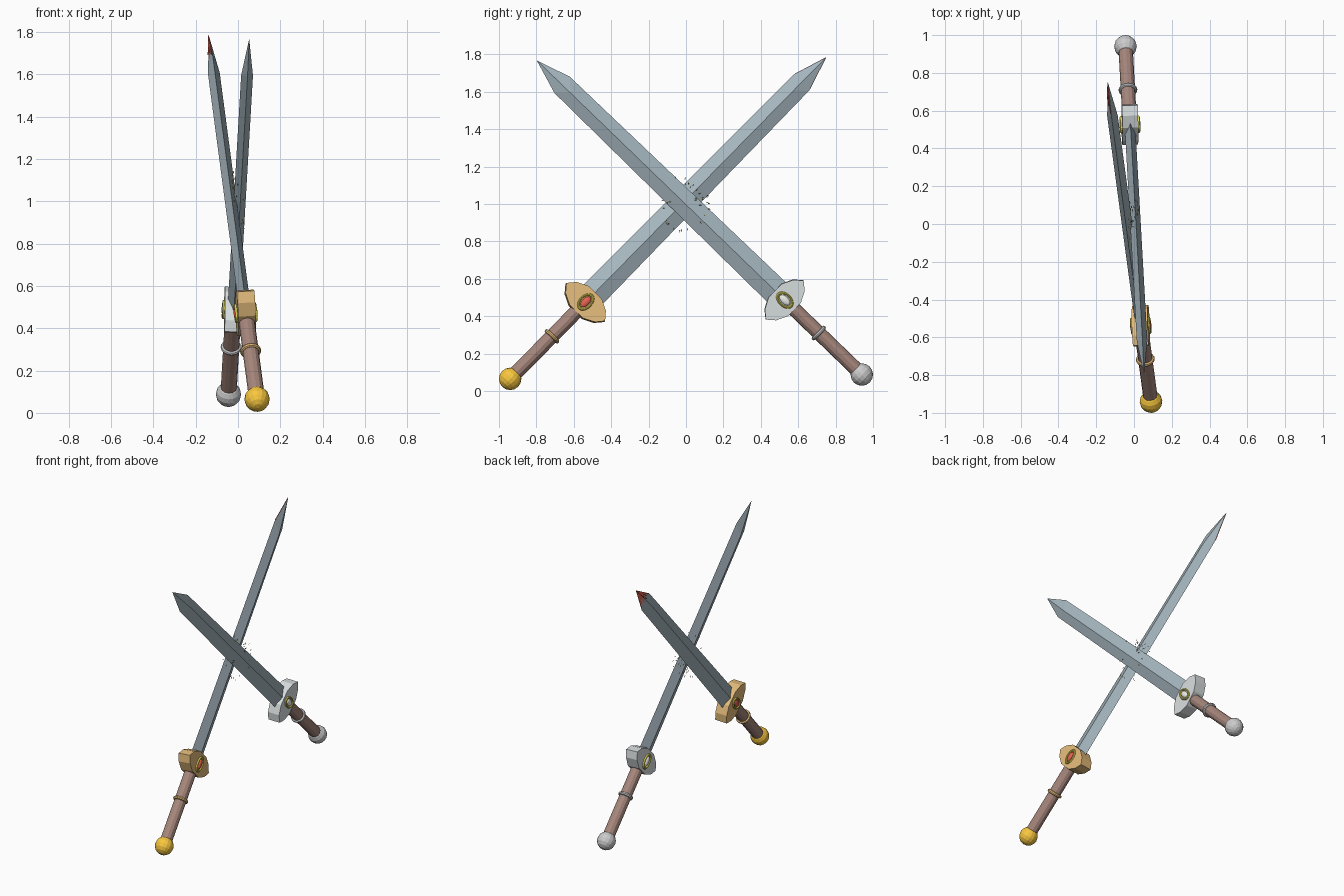
import bpy, bmesh, math, random
from mathutils import Vector, Matrix

if "Cube" in bpy.data.objects:
    bpy.data.objects.remove(bpy.data.objects["Cube"])

random.seed(4)
L = 2.42          # pommel centre to blade tip
GUARD = 0.575     # guard position along the sword


def material(name, rgb):
    m = bpy.data.materials.new(name)
    m.diffuse_color = (*rgb, 1)
    m.use_nodes = True
    m.node_tree.nodes["Principled BSDF"].inputs["Base Color"].default_value = m.diffuse_color
    return m


STEEL = material("steel", (0.38, 0.47, 0.52))
LEATHER = material("leather", (0.38, 0.24, 0.20))
GOLD = material("gold", (0.78, 0.50, 0.20))
ORANGE = material("orange_gold", (0.95, 0.58, 0.05))
SILVER = material("silver", (0.70, 0.74, 0.75))
GREY = material("grey", (0.55, 0.55, 0.55))
YELLOW = material("yellow", (0.85, 0.75, 0.10))
RED = material("red", (0.80, 0.12, 0.08))
PEARL = material("pearl", (0.85, 0.85, 0.82))
SPARK = material("spark", (0.60, 0.55, 0.20))


def finish(bm, name, mat, matrix):
    bmesh.ops.recalc_face_normals(bm, faces=bm.faces)
    me = bpy.data.meshes.new(name)
    bm.to_mesh(me)
    bm.free()
    me.materials.append(mat)
    ob = bpy.data.objects.new(name, me)
    bpy.context.collection.objects.link(ob)
    ob.matrix_world = matrix
    return ob


def loft(bm, rings):
    """Skin consecutive vertex rings and cap the first one."""
    for a, b in zip(rings, rings[1:]):
        for i in range(len(a)):
            j = (i + 1) % len(a)
            bm.faces.new((a[i], a[j], b[j], b[i]))
    bm.faces.new(rings[0])


def torus(name, major, minor, mat, matrix):
    bpy.ops.mesh.primitive_torus_add(major_radius=major, minor_radius=minor,
                                     major_segments=20, minor_segments=8)
    ob = bpy.context.object
    ob.name = name
    ob.data.materials.append(mat)
    ob.matrix_world = matrix


def sphere(name, r, mat, matrix, seg=16):
    bm = bmesh.new()
    bmesh.ops.create_uvsphere(bm, u_segments=seg, v_segments=seg // 2, radius=r)
    finish(bm, name, mat, matrix)


def sword(tag, pommel, tip, guard_mat, pommel_mat, ring_mat, gem_mat):
    # local frame: x = flat of blade, y = blade width, z = toward the tip
    p = Vector(pommel)
    d = (Vector(tip) - p).normalized()
    n = (Vector((1, 0, 0)) - d * d.x).normalized()
    w = d.cross(n)
    M = Matrix.Translation(p) @ Matrix((n, w, d)).transposed().to_4x4()

    # blade: diamond section with a pyramid tip
    bm = bmesh.new()
    rings = []
    for wid, zw, zt in ((0.073, GUARD, GUARD), (0.060, L - 0.19, L - 0.25)):
        rings.append([bm.verts.new(c) for c in
                      ((0.028, 0, zt), (0, wid, zw), (-0.028, 0, zt), (0, -wid, zw))])
    loft(bm, rings)
    t = bm.verts.new((0, 0, L))
    for i in range(4):
        bm.faces.new((rings[1][i], rings[1][(i + 1) % 4], t))
    finish(bm, tag + "_blade", STEEL, M)

    # guard: elongated many-sided plate
    half = [(0.145, 0), (0.11, 0.042), (0.05, 0.072), (-0.05, 0.072), (-0.11, 0.042)]
    outline = half + [(-a, -b) for a, b in half]
    bm = bmesh.new()
    f = bm.faces.new([bm.verts.new((-0.042, a, GUARD + b)) for a, b in outline])
    ext = bmesh.ops.extrude_face_region(bm, geom=[f])["geom"]
    bmesh.ops.translate(bm, vec=(0.084, 0, 0),
                        verts=[v for v in ext if isinstance(v, bmesh.types.BMVert)])
    finish(bm, tag + "_guard", guard_mat, M)

    # grip
    bm = bmesh.new()
    bmesh.ops.create_cone(bm, cap_ends=True, segments=12, radius1=0.038, radius2=0.038,
                          depth=GUARD)
    finish(bm, tag + "_grip", LEATHER, M @ Matrix.Translation((0, 0, GUARD / 2)))

    # pommel and grip ring
    sphere(tag + "_pommel", 0.06, pommel_mat, M)
    torus(tag + "_grip_ring", 0.039, 0.011, ring_mat, M @ Matrix.Translation((0, 0, 0.32)))

    # gem and its setting on both faces of the guard
    for side in (-1, 1):
        T = M @ Matrix.Translation((0.045 * side, 0, GUARD))
        torus(tag + "_gem_setting", 0.04, 0.007, YELLOW,
              T @ Matrix.Rotation(math.pi / 2, 4, 'Y') @ Matrix.Diagonal((1.15, 0.78, 1.2, 1)))
        sphere(tag + "_gem", 1, gem_mat, T @ Matrix.Diagonal((0.012, 0.02, 0.035, 1)))
    return M


A = sword("gold_sword", (0.09, -0.94, 0.065), (-0.138, 0.75, 1.785), GOLD, ORANGE, GOLD, RED)
sword("silver_sword", (-0.045, 0.94, 0.088), (0.053, -0.80, 1.77), SILVER, GREY, GREY, PEARL)

# red stains clinging to the back of the gold sword's tip
ragged = [(0, 0), (0.5, 0), (0.95, 0), (0.8, 0.08), (0.6, 0.04), (0.45, 0.25),
          (0.3, 0.12), (0.2, 0.5), (0.08, 0.3), (0, 0.5)]
for side in (-1, 1):
    tip = Vector((0, 0, L))
    edge = Vector((0, 0.06 * side, L - 0.19)) - tip
    ridge = Vector((-0.028, 0, L - 0.25)) - tip
    off = edge.cross(ridge).normalized() * 0.002
    if off.x > 0:
        off = -off
    bm = bmesh.new()
    bm.faces.new([bm.verts.new(tip + edge * s + ridge * r + off) for s, r in ragged])
    ob = finish(bm, "tip_stain", RED, A)
    mod = ob.modifiers.new("thickness", 'SOLIDIFY')
    mod.thickness = 0.003
    mod.offset = 0

# sparks flying from the crossing
bm = bmesh.new()
for i in range(70):
    ang = random.uniform(0, 2 * math.pi)
    r = random.uniform(0.06, 0.15)
    pos = Vector((random.uniform(-0.03, 0.03), r * math.cos(ang) - 0.02, 1 + r * math.sin(ang)))
    aim = Vector((0, math.cos(ang), math.sin(ang))).to_track_quat('Z', 'Y').to_matrix().to_4x4()
    bmesh.ops.create_cone(bm, cap_ends=True, segments=4, radius1=0.003, radius2=0.001,
                          depth=0.012, matrix=Matrix.Translation(pos) @ aim)
finish(bm, "sparks", SPARK, Matrix())
